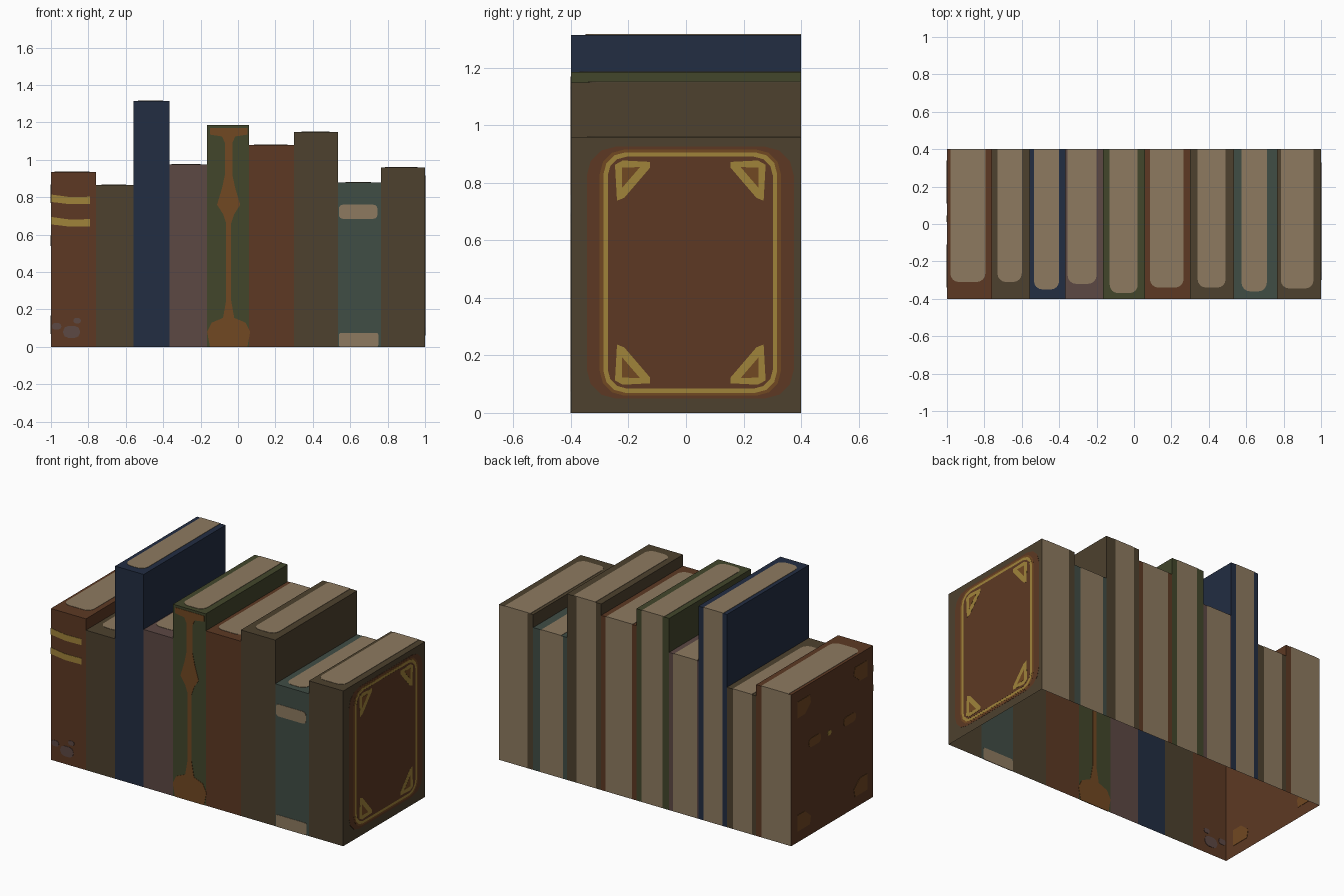
import bpy, bmesh, math
from mathutils import Vector

if "Cube" in bpy.data.objects:
    bpy.data.objects.remove(bpy.data.objects["Cube"])

D = 0.4  # half depth of the row


def lin(c):
    c /= 255
    return c / 12.92 if c <= 0.04045 else ((c + 0.055) / 1.055) ** 2.4


def material(name, r, g, b):
    m = bpy.data.materials.new(name)
    m.diffuse_color = (lin(r), lin(g), lin(b), 1)
    m.use_nodes = True
    m.node_tree.nodes["Principled BSDF"].inputs["Base Color"].default_value = m.diffuse_color
    return m


BROWN = material("red_brown", 93, 57, 35)
OLIVE = material("olive_brown", 77, 65, 46)
NAVY = material("navy", 34, 45, 66)
MAUVE = material("mauve", 92, 72, 68)
GREEN = material("moss_green", 66, 70, 43)
TEAL = material("teal", 64, 77, 69)
PAPER = material("paper", 141, 122, 96)
GOLD = material("gold", 160, 131, 58)
ORANGE = material("copper", 113, 72, 34)


def finish(name, bm, mats):
    me = bpy.data.meshes.new(name)
    bm.to_mesh(me)
    bm.free()
    for m in mats:
        me.materials.append(m)
    ob = bpy.data.objects.new(name, me)
    bpy.context.collection.objects.link(ob)
    return ob


def plate(name, axis, level, pts, mat, t=0.002):
    """Thin outline plate straddling a wall, so it shows on both sides."""
    def place(u, v, w):
        return {"x": (w, u, v), "y": (u, w, v), "z": (u, v, w)}[axis]
    bm = bmesh.new()
    f = bm.faces.new([bm.verts.new(place(u, v, level - t)) for u, v in pts])
    ext = bmesh.ops.extrude_face_region(bm, geom=[f], use_keep_orig=True)
    moved = [g for g in ext["geom"] if isinstance(g, bmesh.types.BMVert)]
    bmesh.ops.translate(bm, verts=moved, vec=Vector(place(0, 0, 2 * t)))
    bmesh.ops.recalc_face_normals(bm, faces=bm.faces)
    return finish(name, bm, [mat])


def rounded(u0, u1, v0, v1, r, n=4, top_round=True):
    """Rectangle outline with rounded corners."""
    pts = []
    corners = [(u0 + r, v0 + r, 180), (u1 - r, v0 + r, 270)]
    if top_round:
        corners += [(u1 - r, v1 - r, 0), (u0 + r, v1 - r, 90)]
    for cu, cv, a0 in corners:
        for i in range(n + 1):
            a = math.radians(a0 + 90 * i / n)
            pts.append((cu + r * math.cos(a), cv + r * math.sin(a)))
    if not top_round:
        pts += [(u1, v1), (u0, v1)]
    return pts


# x0, x1, height, cover, paper on top (x0, x1, front y), paper on back (x0, x1)
BOOKS = [
    (-1.0, -0.76, 0.935, BROWN, (-0.982, -0.795, -0.31), (-1.0, -0.795)),
    (-0.76, -0.56, 0.865, OLIVE, (-0.73, -0.60, -0.31), (-0.73, -0.60)),
    (-0.56, -0.365, 1.315, NAVY, (-0.535, -0.40, -0.35), (-0.53, -0.40)),
    (-0.365, -0.165, 0.975, MAUVE, (-0.355, -0.20, -0.32), (-0.355, -0.19)),
    (-0.165, 0.06, 1.185, GREEN, (-0.13, 0.02, -0.37), (-0.12, 0.025)),
    (0.06, 0.30, 1.08, BROWN, (0.085, 0.265, -0.34), (0.09, 0.27)),
    (0.30, 0.535, 1.15, OLIVE, (0.34, 0.49, -0.34), (0.335, 0.47)),
    (0.535, 0.765, 0.88, TEAL, (0.575, 0.71, -0.36), (0.56, 0.72)),
    (0.765, 1.0, 0.96, OLIVE, (0.785, 0.96, -0.345), (0.805, 1.0)),
]

# Books: open-bottomed shell, walls only where a book rises above its neighbour
for i, (x0, x1, h, cover, top, back) in enumerate(BOOKS):
    bm = bmesh.new()

    def quad(a, b, z0, z1, mi=0):
        co = [(*a, z0), (*b, z0), (*b, z1), (*a, z1)]
        bm.faces.new([bm.verts.new(c) for c in co]).material_index = mi

    quad((x0, -D), (x1, -D), 0, h)
    xs = [x1, back[1], back[0], x0]
    for k in range(3):
        if xs[k] - xs[k + 1] > 1e-4:
            quad((xs[k], D), (xs[k + 1], D), 0, h, int(k == 1))
    bm.faces.new([bm.verts.new(c) for c in
                  ((x0, -D, h), (x1, -D, h), (x1, D, h), (x0, D, h))])
    left_h = BOOKS[i - 1][2] if i > 0 else 0
    right_h = BOOKS[i + 1][2] if i < len(BOOKS) - 1 else 0
    if h > left_h:
        quad((x0, D), (x0, -D), left_h, h)
    if h > right_h:
        quad((x1, -D), (x1, D), right_h, h)
    bmesh.ops.remove_doubles(bm, verts=bm.verts, dist=1e-5)
    finish(f"book_{i + 1}", bm, [cover, PAPER])
    plate(f"top_pages_{i + 1}", "z", h,
          rounded(top[0], top[1], top[2], D, 0.045, top_round=False), PAPER)

# Gold bands and worn mark on the first spine
for k, z in enumerate((0.785, 0.665)):
    plate(f"gold_band_{k + 1}", "y", -D,
          [(-1, z - 0.01), (-0.9, z - 0.022), (-0.79, z - 0.02),
           (-0.79, z + 0.018), (-0.9, z + 0.016), (-1, z + 0.03)], GOLD)
for k, (x, z, r) in enumerate([(-0.89, 0.08, 0.045), (-0.97, 0.11, 0.025),
                               (-0.86, 0.14, 0.02)]):
    plate(f"spine_mark_{k + 1}", "y", -D,
          rounded(x - r, x + r, z - r * 0.7, z + r * 0.7, r * 0.6, 2), MAUVE)

# Copper ornament on the green spine
half = [(0.10, 0.0), (0.115, 0.08), (0.09, 0.13), (0.03, 0.155), (0.013, 0.25),
        (0.013, 0.66), (0.03, 0.71), (0.062, 0.76), (0.035, 0.85),
        (0.02, 0.92), (0.02, 1.09), (0.035, 1.125), (0.10, 1.135), (0.10, 1.17)]
cx = -0.05
plate("spine_ornament", "y", -D, [(cx + w, z) for w, z in half]
      + [(cx - w, z) for w, z in reversed(half)], ORANGE)

# Pale bands on the teal spine
plate("upper_label", "y", -D, rounded(0.54, 0.745, 0.685, 0.76, 0.02), PAPER)
plate("lower_label", "y", -D, rounded(0.54, 0.75, 0.0, 0.075, 0.01), PAPER)

# Right cover: nested panels make the copper and gold frames
CY, CZ = 0.015, 0.488
for name, hy, hz, r, mat, t in [
        ("cover_panel", 0.36, 0.438, 0.10, BROWN, 0.0010),
        ("copper_frame", 0.315, 0.428, 0.085, ORANGE, 0.0015),
        ("gold_frame", 0.302, 0.418, 0.075, GOLD, 0.0020),
        ("cover_field", 0.287, 0.403, 0.065, BROWN, 0.0025)]:
    plate(name, "x", 1.0, rounded(CY - hy, CY + hy, CZ - hz, CZ + hz, r, 3), mat, t)

# Gold corner triangles, mirrored to all four corners
for sy in (-1, 1):
    for sz in (-1, 1):
        def corner(pts):
            return [(CY + sy * y, CZ + sz * z) for y, z in pts]
        plate("gold_corner", "x", 1.0, corner(
            [(0.255, 0.25), (0.262, 0.375), (0.235, 0.39), (0.14, 0.385),
             (0.14, 0.365), (0.23, 0.26)]), GOLD, 0.0030)
        plate("corner_inset", "x", 1.0, corner(
            [(0.237, 0.295), (0.237, 0.365), (0.175, 0.367)]), ORANGE, 0.0035)

# Left cover: copper corners and a small centre motif
for sy in (-1, 1):
    for sz in (-1, 1):
        plate("copper_corner", "x", -1.0,
              [(sy * y, 0.468 + sz * z) for y, z in
               ((0.34, 0.40), (0.34, 0.30), (0.27, 0.30), (0.21, 0.35), (0.22, 0.40))],
              ORANGE)
    plate("centre_motif", "x", -1.0,
          rounded(sy * 0.17 - 0.06, sy * 0.17 + 0.06, 0.54, 0.595, 0.025), ORANGE)
plate("centre_dot", "x", -1.0, rounded(0.01, 0.045, 0.545, 0.575, 0.012, 2), GOLD)
